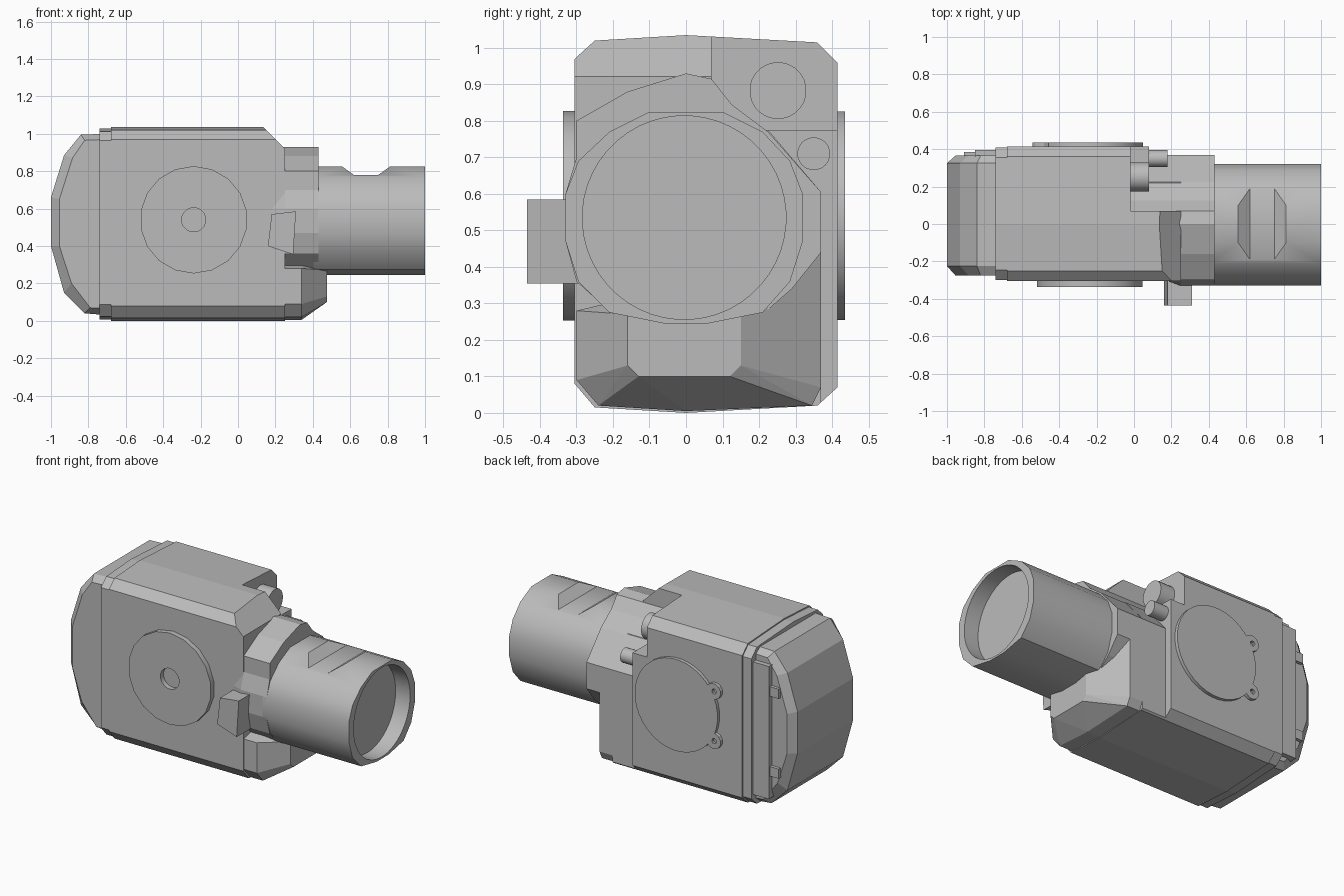
import bpy, bmesh
from math import cos, sin, pi
from mathutils import Vector

cube = bpy.data.objects.get("Cube")
if cube:
    bpy.data.objects.remove(cube, do_unlink=True)

grey = bpy.data.materials.new("light grey")
grey.use_nodes = True
COLOUR = (0.5, 0.5, 0.5, 1)
grey.diffuse_color = COLOUR
grey.node_tree.nodes["Principled BSDF"].inputs["Base Color"].default_value = COLOUR


def finish(name, bm):
    bmesh.ops.recalc_face_normals(bm, faces=bm.faces)
    mesh = bpy.data.meshes.new(name)
    bm.to_mesh(mesh)
    bm.free()
    mesh.materials.append(grey)
    obj = bpy.data.objects.new(name, mesh)
    bpy.context.collection.objects.link(obj)
    return obj


def loft(name, sections):
    """Skin a list of equal-length point loops and cap both ends."""
    bm = bmesh.new()
    loops = [[bm.verts.new(p) for p in s] for s in sections]
    for a, b in zip(loops, loops[1:]):
        for i in range(len(a)):
            j = (i + 1) % len(a)
            bm.faces.new((a[i], a[j], b[j], b[i]))
    bm.faces.new(loops[0])
    bm.faces.new(loops[-1])
    return finish(name, bm)


def along_x(name, yz, x0, x1):
    return loft(name, [[(x, y, z) for y, z in yz] for x in (x0, x1)])


def along_y(name, xz, y0, y1):
    return loft(name, [[(x, y, z) for x, z in xz] for y in (y0, y1)])


def circle(u, v, r, n):
    return [(u + r * cos(2 * pi * (i + .5) / n), v + r * sin(2 * pi * (i + .5) / n)) for i in range(n)]


def rect(u0, u1, v0, v1):
    return [(u0, v0), (u1, v0), (u1, v1), (u0, v1)]


def select_only(obj):
    bpy.ops.object.select_all(action='DESELECT')
    obj.select_set(True)
    bpy.context.view_layer.objects.active = obj


def boolean(obj, other, operation='DIFFERENCE'):
    mod = obj.modifiers.new("join", 'BOOLEAN')
    mod.operation, mod.object, mod.solver = operation, other, 'EXACT'
    select_only(obj)
    bpy.ops.object.modifier_apply(modifier=mod.name)
    bpy.data.objects.remove(other, do_unlink=True)


# Main housing: chamfered section, notched at the front end
section = [(-.305, .08), (-.25, .015), (0, 0), (.36, .02), (.415, .07),
           (.415, .96), (.36, 1.015), (0, 1.035), (-.25, 1.02), (-.305, .97)]
housing = along_x("housing", section, -.68, .25)
boolean(housing, along_x("notch_cutter", rect(.07, 1, .775, 1.2), -.02, 1))
boolean(housing, along_x("side_cutter", [(.37, -.1), (1, -.1), (1, 1.2), (.225, 1.2),
                                         (.225, .775), (.37, .605)], .08, 1))
boolean(housing, along_y("slope_cutter", [(.13, 1.04), (.252, .92), (.5, .92), (.5, 1.2), (.13, 1.2)], -1, 1))

# Slightly smaller band behind the housing
mid = Vector((.055, .517))
along_x("rear_band", [mid + (Vector(p) - mid) * .985 for p in section], -.74, -.67)

# Rounded rear cap with chamfered sides
outer = [(-.7, 1.0), (-.84, .995), (-.93, .885), (-1, .66), (-1, .4),
         (-.93, .15), (-.82, .04), (-.7, .03)]
inner = [(-.7, .97), (-.82, .965), (-.885, .87), (-.955, .65), (-.955, .4),
         (-.89, .2), (-.79, .07), (-.7, .065)]
loft("rear_cap", [[(x, y, z) for x, z in loop] for y, loop in
                  ((-.275, inner), (-.225, outer), (.325, outer), (.365, inner))])
along_y("cap_side_plate", rect(-.85, -.7, .1, .93), .3, .395)
for name, z in (("upper", .77), ("lower", .27)):
    along_y(name + "_cap_rib", rect(-.91, -.7, z - .03, z + .03), .3, .385)

# Neck between housing and barrel
neck = [(0, .93), (.07, .915), (.125, .845), (.225, .77), (.37, .605), (.37, .44),
        (.29, .34), (.21, .27), (.06, .245), (-.06, .245), (-.2, .27), (-.3, .36),
        (-.33, .47), (-.33, .6), (-.3, .7), (-.3, .8), (-.16, .88)]
loft("neck", [[(x, max(y, limit), z) for y, z in neck] for x, limit in
              ((-.02, -.3), (.17, -.3), (.25, -1), (.43, -1))])

# Lower nose: hull of the housing foot and a small front face
bm = bmesh.new()
foot = [(-.3, .09), (-.24, .02), (0, .005), (.345, .02), (.37, .07), (.37, .44), (-.3, .28)]
face = [(-.16, .13), (-.13, .1), (.12, .1), (.15, .13), (.15, .27), (-.16, .27)]
for x, pts in ((.2, foot), (.34, foot), (.475, face)):
    for y, z in pts:
        bm.verts.new((x, y, z))
hull = bmesh.ops.convex_hull(bm, input=bm.verts)
bmesh.ops.delete(bm, geom=list({g for g in hull["geom_interior"] + hull["geom_unused"]
                                if isinstance(g, bmesh.types.BMVert)}), context='VERTS')
bmesh.ops.dissolve_limit(bm, angle_limit=.02, verts=bm.verts, edges=bm.edges)
finish("lower_nose", bm)

# Barrel with a recessed lens and a dip in the top
barrel_section = [(-.1, .825), (.1, .825), (.21, .77), (.285, .69), (.32, .6), (.32, .47),
                  (.285, .36), (.21, .275), (.06, .245), (-.06, .245), (-.21, .275),
                  (-.295, .36), (-.33, .47), (-.33, .6), (-.295, .69), (-.21, .77)]
barrel = along_x("barrel", barrel_section, .4, 1)
boolean(barrel, along_x("bore_cutter", circle(-.005, .535, .279, 48), .9, 1.1))
boolean(barrel, along_y("dip_cutter", [(.55, .83), (.62, .78), (.75, .78), (.82, .83)], -.5, .5))

# Front round cover with a centre hole
front_cover = along_y("front_cover", circle(-.237, .54, .287, 18), -.337, -.29)
boolean(front_cover, along_y("hole_cutter", circle(-.237, .54, .065, 16), -.4, -.306))

# Back round cover with two drilled lugs
back_cover = along_y("back_cover", circle(-.237, .54, .287, 36), .4, .436)
for z in (.385, .695):
    boolean(back_cover, along_y("lug", circle(-.495, z, .05, 12), .4, .436), 'UNION')
    boolean(back_cover, along_y("drill", circle(-.5, z, .016, 10), .417, .5))

# Side block and the two cable plugs
along_y("side_block", [(.16, .4), (.295, .355), (.31, .585), (.18, .57)], -.435, -.25)
plugs = [along_x("large_plug", circle(.252, .883, .078, 24), -.05, .08),
         along_x("small_plug", circle(.35, .71, .045, 20), .05, .18)]

for obj in [barrel, front_cover, back_cover] + plugs:
    select_only(obj)
    bpy.ops.object.shade_smooth_by_angle(angle=.5)
